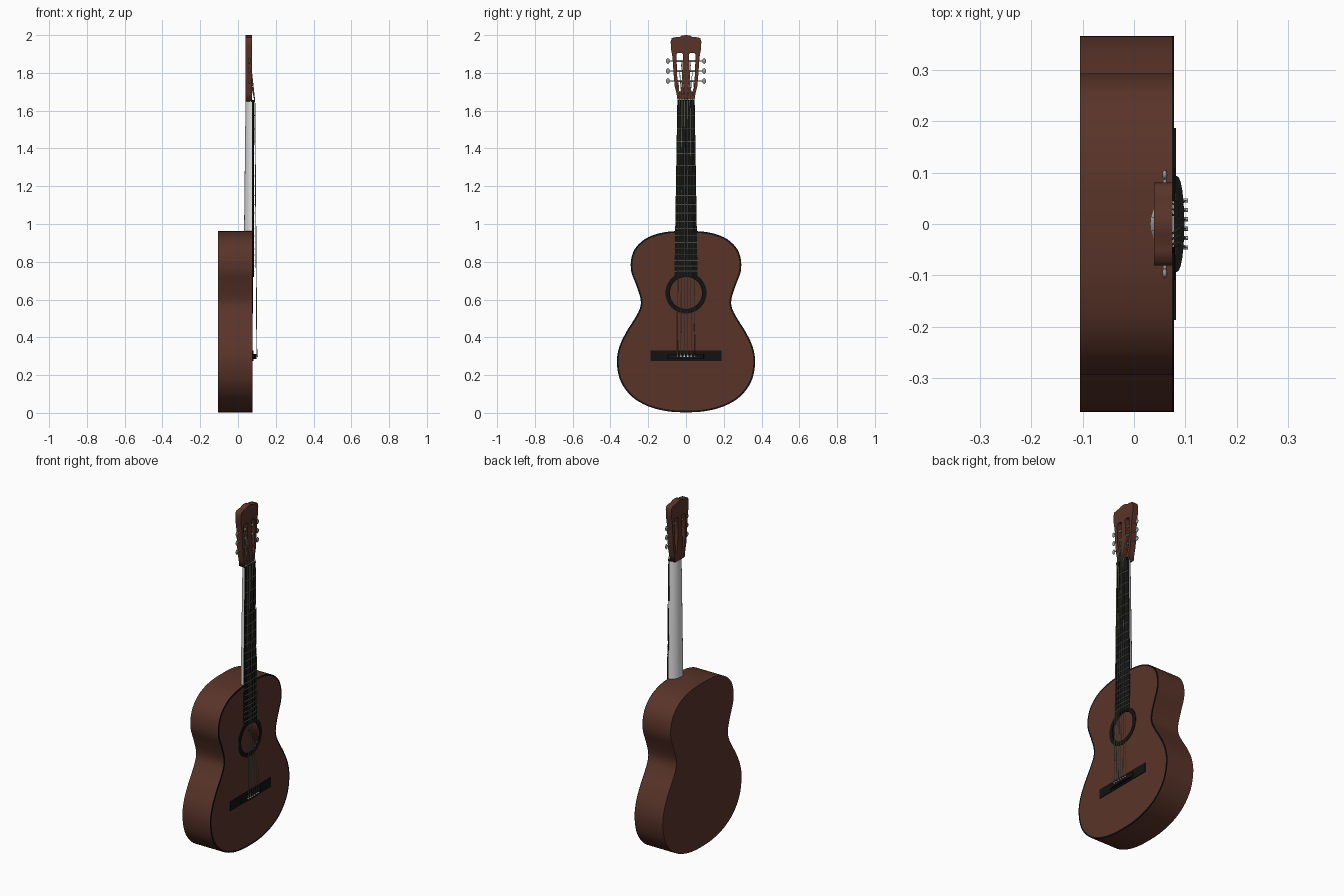
import bpy, bmesh, math
from mathutils import Vector

if "Cube" in bpy.data.objects:
    bpy.data.objects.remove(bpy.data.objects["Cube"])


def material(name, rgb):
    m = bpy.data.materials.new(name)
    m.diffuse_color = (*rgb, 1)
    m.use_nodes = True
    m.node_tree.nodes["Principled BSDF"].inputs["Base Color"].default_value = m.diffuse_color
    return m


BROWN = material("brown wood", (0.1, 0.034, 0.022))
BLACK = material("black", (0.006, 0.006, 0.006))
PALE = material("pale neck", (0.75, 0.75, 0.75))
METAL = material("grey metal", (0.33, 0.34, 0.34))
STRING = material("string beige", (0.27, 0.27, 0.19))


def finish(name, bm, *mats, angle=30):
    bmesh.ops.recalc_face_normals(bm, faces=bm.faces)
    me = bpy.data.meshes.new(name)
    bm.to_mesh(me)
    bm.free()
    for m in mats:
        me.materials.append(m)
    ob = bpy.data.objects.new(name, me)
    bpy.context.collection.objects.link(ob)
    bpy.ops.object.select_all(action='DESELECT')
    ob.select_set(True)
    bpy.context.view_layer.objects.active = ob
    bpy.ops.object.shade_smooth_by_angle(angle=math.radians(angle))
    return ob


def spline(pts, steps):
    """Catmull-Rom through a closed list of 2D points."""
    out, n = [], len(pts)
    for i in range(n):
        a, b, c, d = (Vector(pts[(i + k) % n]) for k in (-1, 0, 1, 2))
        for s in range(steps):
            t = s / steps
            out.append(0.5 * (2 * b + (c - a) * t + (2 * a - 5 * b + 4 * c - d) * t * t
                              + (3 * b - a - 3 * c + d) * t ** 3))
    return out


def mirrored(half):
    """Close a half outline whose first and last points lie on y = 0."""
    return half + [(-y, z) for y, z in half[-2:0:-1]]


def loft(bm, loops, closed=True, mat=lambda i: 0):
    rings = [[bm.verts.new(p) for p in l] for l in loops]
    for i, (a, b) in enumerate(zip(rings, rings[1:])):
        n = len(a)
        for j in range(n if closed else n - 1):
            k = (j + 1) % n
            bm.faces.new((a[j], a[k], b[k], b[j])).material_index = mat(i)
    return rings


def rod(bm, p, q, r, sides=6):
    p, q = Vector(p), Vector(q)
    rot = (q - p).to_track_quat('Z', 'Y')
    circ = [rot @ Vector((r * math.cos(a), r * math.sin(a), 0))
            for a in (2 * math.pi * i / sides for i in range(sides))]
    a, b = loft(bm, [[p + c for c in circ], [q + c for c in circ]])
    bm.faces.new(a)
    bm.faces.new(b)


def box(bm, lo, hi):
    lo, hi = Vector(lo), Vector(hi)
    vs = bmesh.ops.create_cube(bm, size=1)["verts"]
    for v in vs:
        v.co = (lo + hi) / 2 + v.co * (hi - lo)


# hollow body: back, sides, black edge binding, front plate with sound hole
HOLE = Vector((0, 0.635))
FRONT, BACK = 0.078, -0.105
half = [(0, 0.003), (0.1, 0.009), (0.2, 0.035), (0.285, 0.085), (0.345, 0.165), (0.366, 0.265),
        (0.353, 0.35), (0.315, 0.43), (0.268, 0.505), (0.242, 0.56), (0.242, 0.61), (0.265, 0.68),
        (0.29, 0.75), (0.289, 0.82), (0.262, 0.88), (0.2, 0.93), (0.11, 0.957), (0, 0.963)]
outline = spline(mirrored(half), 4)
n = len(outline)
inner = []
for i, p in enumerate(outline):
    t = (outline[(i + 1) % n] - outline[i - 1]).normalized()
    inner.append(p + Vector((-t.y, t.x)) * 0.009)
rim = [HOLE + (p - HOLE).normalized() * 0.088 for p in outline]
bm = bmesh.new()
layers = [(BACK, outline), (FRONT - 0.004, outline), (FRONT, outline), (FRONT, inner),
          (FRONT, rim), (FRONT - 0.01, rim)]
rings = loft(bm, [[(x, p.x, p.y) for p in l] for x, l in layers], mat=lambda i: int(i in (1, 2)))
bm.faces.new(rings[0])
finish("body", bm, BROWN, BLACK)

# rosette ring around the sound hole
bm = bmesh.new()
prof = [(FRONT - 0.004, 0.085), (FRONT + 0.002, 0.085), (FRONT + 0.002, 0.109), (FRONT - 0.002, 0.109)]
loft(bm, [[(x, r * math.cos(a), HOLE.y + r * math.sin(a)) for a in
           (2 * math.pi * i / 48 for i in range(48))] for x, r in prof])
finish("rosette", bm, BLACK)


# half-round neck
def width(z):
    return 0.046 + (1.65 - z) * 0.0165


bm = bmesh.new()
arc = [math.pi * i / 12 for i in range(13)]
secs = [[(FRONT - d * math.sin(a), width(z) * 0.98 * math.cos(a), z) for a in arc]
        for z, d in ((0.95, 0.046), (1.66, 0.038))]
for ring in loft(bm, secs):
    bm.faces.new(ring)
finish("neck", bm, PALE)

# gently arched fretboard
def crown(z, lift=0.0, n=8):
    w = width(z)
    return [(0.080 + lift + 0.006 * (1 - (2 * i / n - 1) ** 2), w * (2 * i / n - 1), z)
            for i in range(n + 1)]


bm = bmesh.new()
secs = [crown(z) + [(0.075, width(z), z), (0.075, -width(z), z)] for z in (0.72, 1.65)]
for ring in loft(bm, secs):
    bm.faces.new(ring)
finish("fretboard", bm, BLACK)

# nineteen frets, spaced by the twelve-tone rule
bm = bmesh.new()
for k in range(1, 20):
    z = 0.3 + 1.35 * 2 ** (-k / 12)
    loft(bm, [crown(z - 0.002), crown(z - 0.001, 0.0015), crown(z + 0.001, 0.0015), crown(z + 0.002)],
         closed=False)
finish("frets", bm, STRING)

# nut
bm = bmesh.new()
box(bm, (0.07, -0.045, 1.647), (0.087, 0.045, 1.656))
finish("nut", bm, BLACK)

# headstock with two through slots
head = mirrored([(0, 1.648), (0.044, 1.65), (0.05, 1.69), (0.06, 1.73), (0.066, 1.8), (0.071, 1.88),
                 (0.08, 1.93), (0.081, 1.965), (0.075, 1.985), (0.05, 1.99), (0.035, 1.99),
                 (0.02, 1.998), (0, 2.0)])
slot = [(0.019, 1.80), (0.016, 1.898), (0.021, 1.905), (0.044, 1.905), (0.05, 1.898),
        (0.048, 1.80), (0.041, 1.715), (0.035, 1.702), (0.029, 1.702), (0.026, 1.715)]
cu = bpy.data.curves.new("headstock", 'CURVE')
cu.dimensions, cu.fill_mode, cu.extrude = '2D', 'BOTH', 0.018
for pts in (head, slot, [(-y, z) for y, z in slot]):
    sp = cu.splines.new('POLY')
    sp.points.add(len(pts) - 1)
    for v, (y, z) in zip(sp.points, pts):
        v.co = (y, z, 0, 1)
    sp.use_cyclic_u = True
cu.materials.append(BROWN)
headstock = bpy.data.objects.new("headstock", cu)
bpy.context.collection.objects.link(headstock)
headstock.rotation_euler = (math.pi / 2, 0, math.pi / 2)
headstock.location.x = 0.057
bpy.ops.object.select_all(action='DESELECT')
headstock.select_set(True)
bpy.context.view_layer.objects.active = headstock
bpy.ops.object.convert(target='MESH')

# tuning pegs: roller, shaft and flat button on each side
PEGS = (1.757, 1.81, 1.863)
bm = bmesh.new()
for s in (-1, 1):
    for z in PEGS:
        rod(bm, (0.06, s * 0.014, z), (0.06, s * 0.056, z), 0.006, 10)
        rod(bm, (0.06, s * 0.05, z), (0.06, s * 0.092, z), 0.0035, 8)
        vs = bmesh.ops.create_uvsphere(bm, u_segments=12, v_segments=8, radius=1)["verts"]
        for v in vs:
            v.co = (0.06 + v.co.x * 0.005, s * 0.096 + v.co.y * 0.01, z + v.co.z * 0.015)
finish("tuning_pegs", bm, METAL, angle=50)

# bridge: flat plate with an arched saddle
bm = bmesh.new()
box(bm, (FRONT - 0.003, -0.187, 0.275), (FRONT + 0.004, 0.187, 0.33))
secs = [[(0.081 + 0.017 * math.sin(a) ** 0.8 if 0 < a < 3.14 else 0.08, 0.095 * math.cos(a), z)
         for a in arc] for z in (0.285, 0.312)]
for ring in loft(bm, secs):
    bm.faces.new(ring)
finish("bridge", bm, BLACK)

# six strings from bridge over nut to the rollers, with bridge pins
strings, pins = bmesh.new(), bmesh.new()
for i in range(6):
    u = (i - 2.5) / 2.5
    s = 1 if u > 0 else -1
    peg = PEGS[min(i, 5 - i)]
    a = (0.1, 0.046 * u, 0.3)
    b = (0.089, 0.035 * u, 1.653)
    c = (0.066, s * (0.022 + 0.02 * abs(u)), peg)
    r = 0.0023 - 0.0002 * i
    rod(strings, a, b, r)
    rod(strings, b, c, r)
    rod(pins, (0.09, 0.046 * u, 0.3), (0.105, 0.046 * u, 0.3), 0.004, 8)
finish("strings", strings, STRING)
finish("bridge_pins", pins, PALE)
